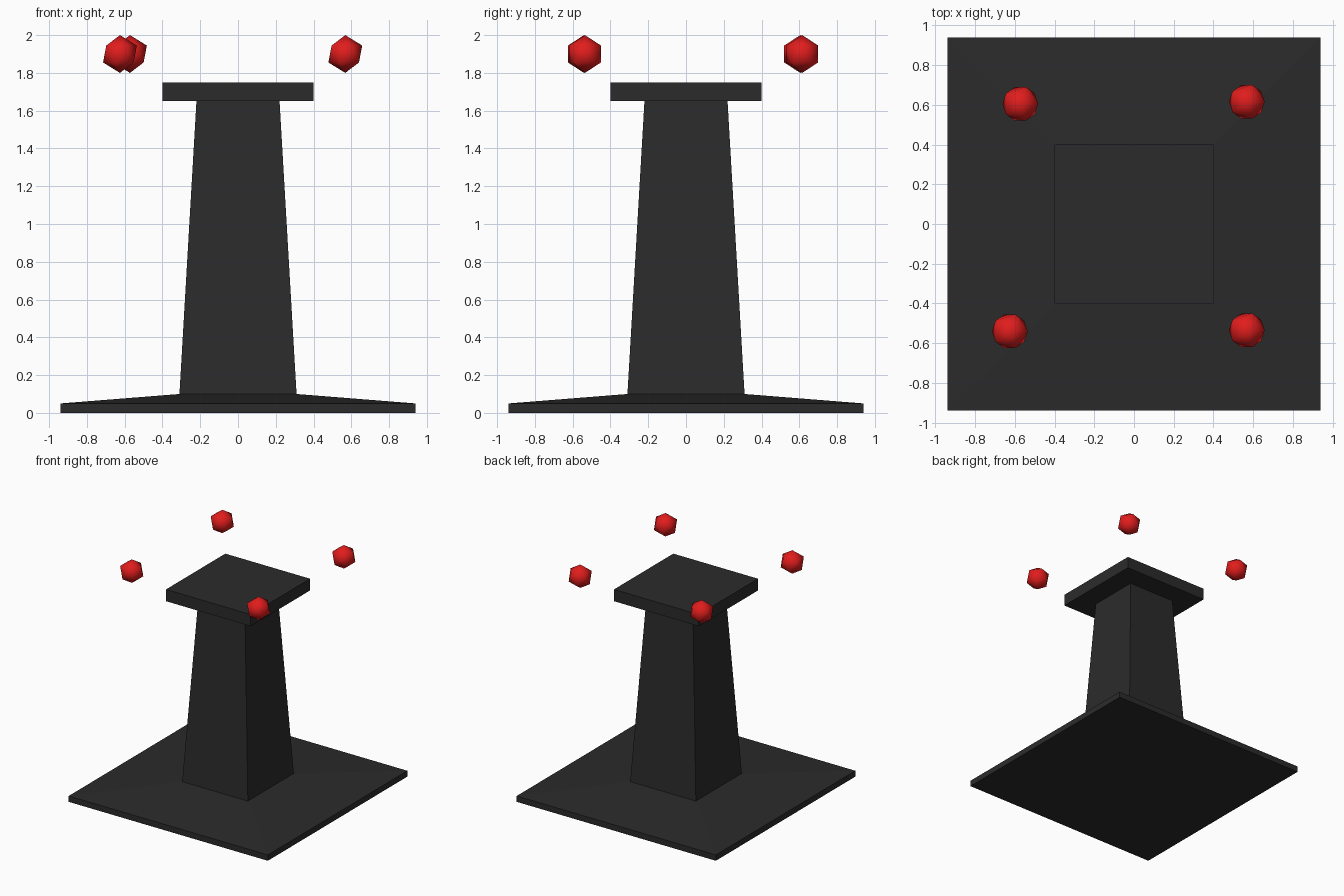
import bpy, bmesh

if "Cube" in bpy.data.objects:
    bpy.data.objects.remove(bpy.data.objects["Cube"])


def material(name, rgb):
    m = bpy.data.materials.new(name)
    m.diffuse_color = (*rgb, 1)
    m.use_nodes = True
    m.node_tree.nodes["Principled BSDF"].inputs["Base Color"].default_value = m.diffuse_color
    return m


def square_loft(name, profile, mat, cap_bottom=False, cap_top=False):
    """Loft square rings given as (half width, height)."""
    bm = bmesh.new()
    corners = [(-1, -1), (1, -1), (1, 1), (-1, 1)]
    rings = [[bm.verts.new((x * h, y * h, z)) for x, y in corners] for h, z in profile]
    for a, b in zip(rings, rings[1:]):
        for i in range(4):
            j = (i + 1) % 4
            bm.faces.new((a[i], a[j], b[j], b[i]))
    if cap_bottom:
        bm.faces.new(rings[0][::-1])
    if cap_top:
        bm.faces.new(rings[-1])
    mesh = bpy.data.meshes.new(name)
    bm.to_mesh(mesh)
    bm.free()
    mesh.materials.append(mat)
    obj = bpy.data.objects.new(name, mesh)
    bpy.context.collection.objects.link(obj)
    return obj


black = material("dark_stone", (0.024, 0.024, 0.024))
red = material("red", (0.75, 0.012, 0.012))

# Pedestal: sloped foot, tapering column, square top slab
square_loft("base", [(0.94, 0), (0.94, 0.05), (0.31, 0.10)], black, cap_bottom=True)
square_loft("column", [(0.31, 0.10), (0.22, 1.65)], black)
square_loft("top_slab", [(0.22, 1.65), (0.40, 1.65), (0.40, 1.75)], black, cap_top=True)

# Four floating low-poly orbs around the slab
orbs = {
    "orb_front_left": (-0.625, -0.54),
    "orb_front_right": (0.568, -0.535),
    "orb_back_left": (-0.572, 0.605),
    "orb_back_right": (0.568, 0.615),
}
for name, (x, y) in orbs.items():
    bpy.ops.mesh.primitive_ico_sphere_add(subdivisions=1, radius=0.1, location=(x, y, 1.9))
    orb = bpy.context.object
    orb.name = name
    orb.data.materials.append(red)
    bpy.ops.object.shade_smooth()
